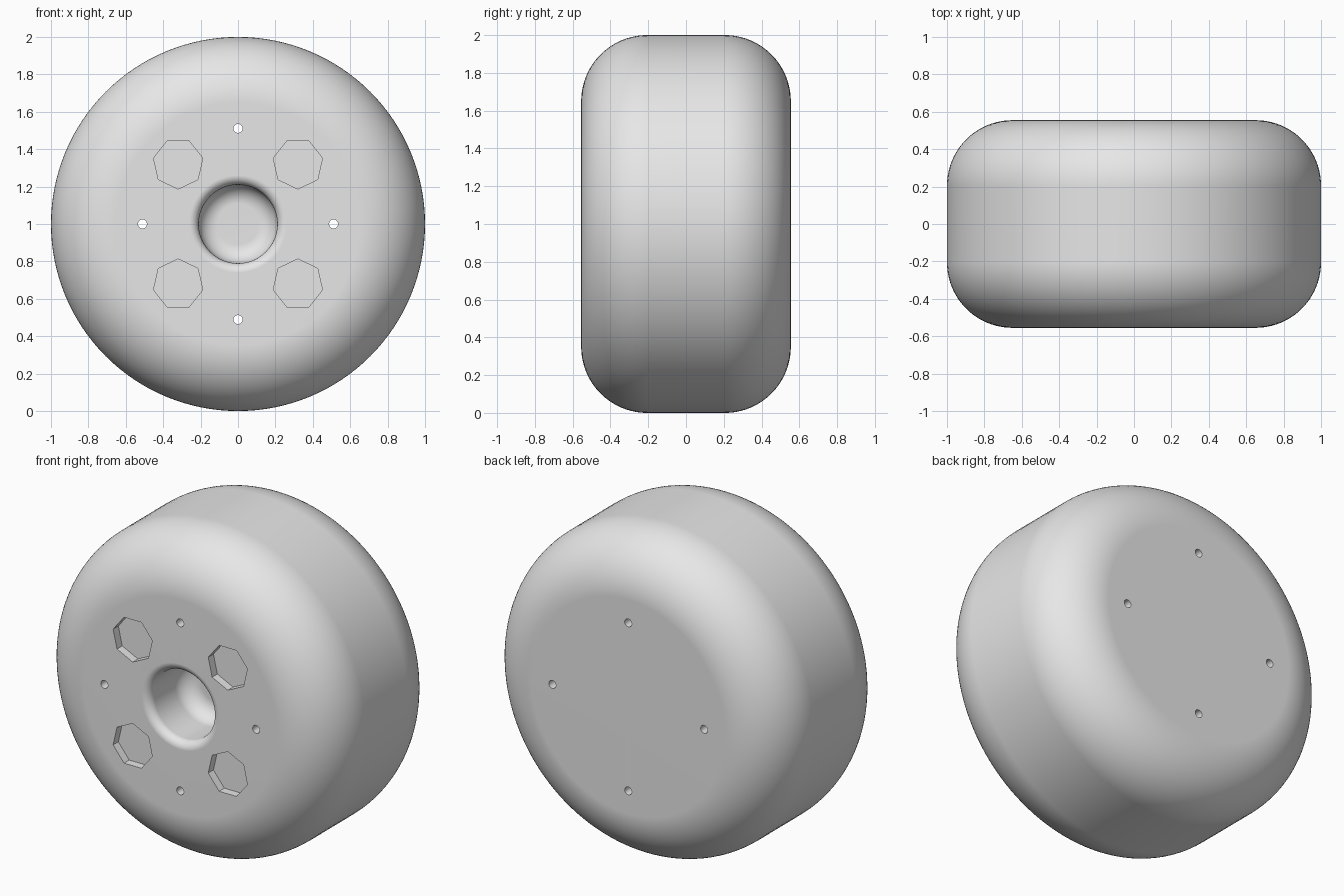
import bpy, bmesh
from math import sin, cos, pi, radians

if "Cube" in bpy.data.objects:
    bpy.data.objects.remove(bpy.data.objects["Cube"], do_unlink=True)

HALF, ROUND, BORE, LIP = 0.555, 0.35, 0.21, 0.05

grey = bpy.data.materials.new("light_grey")
grey.use_nodes = True
grey.diffuse_color = (0.8, 0.8, 0.8, 1)
grey.node_tree.nodes["Principled BSDF"].inputs["Base Color"].default_value = (0.8, 0.8, 0.8, 1)


def arc(r, y, radius, start, end, steps):
    angles = [radians(start + (end - start) * i / steps) for i in range(steps + 1)]
    return [(r + radius * cos(a), y + radius * sin(a)) for a in angles]


def make_object(name, bm):
    bmesh.ops.recalc_face_normals(bm, faces=bm.faces)
    mesh = bpy.data.meshes.new(name)
    bm.to_mesh(mesh)
    bm.free()
    mesh.materials.append(grey)
    obj = bpy.data.objects.new(name, mesh)
    bpy.context.collection.objects.link(obj)
    return obj


def add_prism(bm, x, z, radius, sides, front, back, start):
    """Closed prism along y."""
    ring = [bm.verts.new((x + radius * cos(start + 2 * pi * i / sides), front,
                          z + radius * sin(start + 2 * pi * i / sides))) for i in range(sides)]
    cap = bm.faces.new(ring)
    ext = bmesh.ops.extrude_face_region(bm, geom=[cap], use_keep_orig=True)
    moved = [v for v in ext["geom"] if isinstance(v, bmesh.types.BMVert)]
    bmesh.ops.translate(bm, verts=moved, vec=(0, back - front, 0))


# Wheel: blind centre bore, rounded lip, flat face, rounded tread, flat back
floor = -HALF + 0.35
profile = [(0, floor)]
profile += arc(BORE - 0.1, floor - 0.1, 0.1, 90, 0, 10)
profile += arc(BORE + LIP, -HALF + LIP, LIP, 180, 270, 10)
profile += arc(1 - ROUND, -HALF + ROUND, ROUND, 270, 360, 24)
profile += arc(1 - ROUND, HALF - ROUND, ROUND, 0, 90, 24)
profile += [(0, HALF)]

bm = bmesh.new()
verts = [bm.verts.new((r, y, 1)) for r, y in profile]
edges = [bm.edges.new(pair) for pair in zip(verts, verts[1:])]
bmesh.ops.spin(bm, geom=verts + edges, cent=(0, 0, 1), axis=(0, 1, 0),
               angle=2 * pi, steps=128)
bmesh.ops.remove_doubles(bm, verts=bm.verts, dist=0.0001)
wheel = make_object("wheel", bm)

# Cutters: four seven-sided pockets and four through holes
bm = bmesh.new()
for sx in (-1, 1):
    for sz in (-1, 1):
        add_prism(bm, sx * 0.32, 1 + sz * 0.322, 0.135, 7, -HALF - 0.1, -HALF + 0.05, -sz * pi / 2)
for i in range(4):
    a = i * pi / 2
    add_prism(bm, 0.511 * cos(a), 1 + 0.511 * sin(a), 0.024, 24, -1, 1, 0)
cutter = make_object("pocket_cutter", bm)
cutter.hide_render = True

cut = wheel.modifiers.new("pockets", "BOOLEAN")
cut.operation = "DIFFERENCE"
cut.solver = "EXACT"
cut.object = cutter

bpy.ops.object.select_all(action="DESELECT")
wheel.select_set(True)
bpy.context.view_layer.objects.active = wheel
bpy.ops.object.modifier_apply(modifier=cut.name)
bpy.data.objects.remove(cutter, do_unlink=True)

# Smooth rounds, crisp pocket edges, flat faces kept flat
bpy.ops.object.shade_smooth_by_angle(angle=radians(30))
weighted = wheel.modifiers.new("weighted_normals", "WEIGHTED_NORMAL")
weighted.keep_sharp = True
